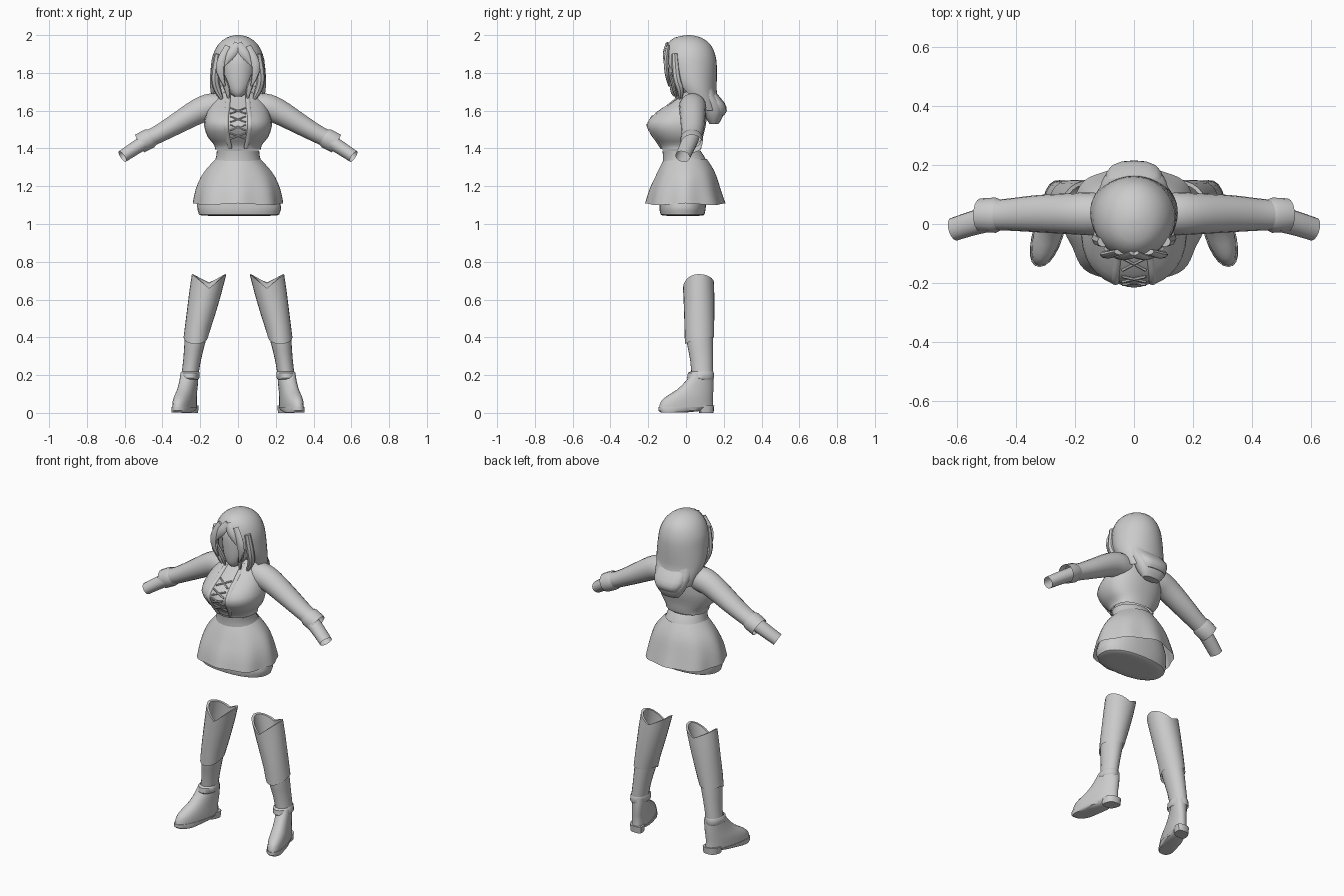
import bpy, bmesh, math
from mathutils import Vector

grey = bpy.data.materials.new("plain_grey")
grey.diffuse_color = (0.6, 0.6, 0.6, 1)


def finish(name, bm):
    bmesh.ops.remove_doubles(bm, verts=bm.verts, dist=0.0002)
    bmesh.ops.recalc_face_normals(bm, faces=bm.faces)
    me = bpy.data.meshes.new(name)
    bm.to_mesh(me)
    bm.free()
    ob = bpy.data.objects.new(name, me)
    bpy.context.collection.objects.link(ob)
    me.materials.append(grey)
    bpy.ops.object.select_all(action='DESELECT')
    ob.select_set(True)
    bpy.context.view_layer.objects.active = ob
    bpy.ops.object.shade_smooth_by_angle(angle=math.radians(40))
    return ob


def smooth_rows(rows, k):
    """Catmull-Rom resampling of rows of numbers."""
    out = []
    for i in range(len(rows) - 1):
        a, b, c, d = (rows[max(0, min(len(rows) - 1, i + j))] for j in (-1, 0, 1, 2))
        for s in range(k):
            t = s / k
            out.append([0.5 * (2 * q + (r - p) * t + (2 * p - 5 * q + 4 * r - u) * t * t
                        + (3 * q - p - 3 * r + u) * t ** 3) for p, q, r, u in zip(a, b, c, d)])
    return out + [list(rows[-1])]


def skin(name, rings, closed, caps):
    bm = bmesh.new()
    vs = [[bm.verts.new(p) for p in r] for r in rings]
    n = len(vs[0])
    for a, b in zip(vs, vs[1:]):
        for i in range(n if closed else n - 1):
            j = (i + 1) % n
            bm.faces.new((a[i], a[j], b[j], b[i]))
    if caps[0]:
        bm.faces.new(vs[0])
    if caps[1]:
        bm.faces.new(vs[-1])
    return finish(name, bm)


def loft(name, rows, n=24, w=0.5, p=1.0, caps=(False, False), k=2, warp=None, sx=1):
    """Stacked ovals: rows of (z, centre x, half width, front y, back y[, front gap degrees])."""
    arc = len(rows[0]) == 6
    rings = []
    for row in smooth_rows(rows, k):
        z, cx, rx, yf, yb = row[:5]
        g = math.radians(max(row[5], 0)) if arc else 0
        yc, ring = yf + (yb - yf) * w, []
        for i in range(n):
            t = -math.pi / 2 + g + (2 * math.pi - 2 * g) * i / (n - 1 if arc else n)
            c, s = math.cos(t), math.sin(t)
            c2 = math.copysign(abs(c) ** p, c)
            s2 = math.copysign(abs(s) ** p, s)
            v = Vector((cx + rx * c2, yc + s2 * (yb - yc if s > 0 else yc - yf), z))
            if warp:
                v = warp(v, t)
            ring.append((v.x * sx, v.y, v.z))
        rings.append(ring)
    return skin(name, rings, not arc, caps)


def tube(name, rows, ref, n=14, caps=(True, True), k=3, sx=1):
    """Tube along rows of (x, y, z, half size along ref, other half size)."""
    rows = smooth_rows(rows, k)
    rings = []
    for i, r in enumerate(rows):
        d = (Vector(rows[min(i + 1, len(rows) - 1)][:3]) - Vector(rows[max(i - 1, 0)][:3])).normalized()
        a = (Vector(ref) - d * d.dot(Vector(ref))).normalized()
        b = d.cross(a)
        ring = []
        for j in range(n):
            t = 2 * math.pi * j / n
            v = Vector(r[:3]) + a * r[3] * math.cos(t) + b * r[4] * math.sin(t)
            ring.append((v.x * sx, v.y, v.z))
        rings.append(ring)
    return skin(name, rings, True, caps)


# Torso: fitted shirt under an open-fronted jacket with a flared hem
torso = [(1.395, 0, .122, -.135, .08), (1.42, 0, .127, -.145, .085), (1.46, 0, .16, -.18, .09),
         (1.52, 0, .18, -.215, .105), (1.57, 0, .172, -.185, .11), (1.62, 0, .155, -.115, .11),
         (1.67, 0, .12, -.045, .10), (1.70, 0, .07, -.01, .085)]
loft("shirt", [(z, x, r * .96, f + .012, b - .006) for z, x, r, f, b in torso], w=.6, p=.9)
loft("jacket", [row + (21,) for row in torso], n=30, w=.6, p=.9)
loft("neck", [(1.60, 0, .05, -.03, .08), (1.70, 0, .045, -.025, .07), (1.76, 0, .045, -.03, .06)], n=16)


def front(z):
    for a, b in zip(torso, torso[1:]):
        if a[0] <= z <= b[0]:
            return a[3] + (b[3] - a[3]) * (z - a[0]) / (b[0] - a[0])


# Crossed laces and the jacket's edge trim
for i in range(4):
    z0, z1 = 1.45 + i * .045, 1.48 + i * .045
    for s in (-1, 1):
        tube("lace", [(-.04, front(z0) + .006, z0, .005, .005), (.04, front(z1) + .006, z1, .005, .005)],
             (0, 1, 0), n=6, k=1, sx=s)
for s in (-1, 1):
    tube("jacket_trim", [(x, front(z) + dy, z, .012, .006) for x, z, dy in
                         ((.042, 1.40, .008), (.055, 1.46, .012), (.063, 1.52, .014),
                          (.062, 1.57, .014), (.055, 1.62, .01), (.05, 1.69, .006))], (1, 0, 0), n=8, sx=s)

# Waistband and pleated skirt
loft("waistband", [(1.33, 0, .124, -.122, .11), (1.36, 0, .115, -.122, .095), (1.39, 0, .112, -.125, .075)], n=32)


def pleat(v, t):
    f = max(0, (1.34 - v.z) / .24)
    q = .03 * f * math.cos(8 * t)
    return Vector((v.x * (1 + q), v.y * (1 + q), v.z + .005 * f * math.cos(4 * t)))


loft("skirt", [(1.345, 0, .118, -.115, .11), (1.30, 0, .158, -.138, .138), (1.25, 0, .193, -.16, .16),
               (1.18, 0, .22, -.19, .18), (1.105, 0, .233, -.21, .203)], n=64, warp=pleat)

# Shorts under the skirt, closed below
loft("shorts", [(1.33, 0, .10, -.09, .09), (1.24, 0, .16, -.115, .11), (1.15, 0, .21, -.135, .11),
                (1.09, .006, .222, -.14, .105), (1.06, .006, .215, -.137, .10),
                (1.045, .006, .20, -.125, .09), (1.043, .006, .10, -.06, .04)],
     n=32, p=.85, caps=(False, True))

for s in (-1, 1):
    # Sleeve, flared cuff and forearm
    tube("sleeve", [(.07, .035, 1.62, .06, .065), (.14, .035, 1.62, .072, .072), (.21, .035, 1.597, .07, .068),
                    (.33, .035, 1.528, .063, .056), (.42, .032, 1.477, .055, .048), (.49, .03, 1.443, .05, .046)],
         (0, 1, 0), n=18, caps=(True, False), sx=s)
    tube("cuff", [(.455, .03, 1.462, .053, .048), (.47, .03, 1.452, .06, .055), (.522, .03, 1.425, .057, .054)],
         (0, 1, 0), n=14, caps=(False, False), k=1, sx=s)
    tube("forearm", [(.46, .025, 1.455, .045, .04), (.54, .005, 1.405, .042, .037), (.612, -.018, 1.357, .04, .034)],
         (0, 1, 0), n=14, caps=(False, False), sx=s)

    # Boot shaft with notched rim, lining, lower shaft and ankle strap
    def rim(v, t):
        f = max(0, (v.z - .55) / .185)
        dip = (.075 if math.sin(t) < 0 else .045) * (1 - abs(math.cos(t)))
        return Vector((v.x, v.y, v.z - dip * f - (.035 * max(0, -math.sin(t)) if v.z < .41 else 0)))

    shaft = [(.735, .153, .091, -.016, .148), (.64, .172, .086, -.013, .15),
             (.52, .197, .076, -.01, .15), (.40, .224, .064, -.006, .148)]
    loft("boot_shaft", shaft, n=24, warp=rim, sx=s)
    loft("boot_lining", [(z, x, r - .012 * j, f + .012 * j, b - .012 * j)
                         for j, (z, x, r, f, b) in enumerate(shaft[:1] + shaft[:3])][:1]
         + [(z - .004, x, r - .013, f + .013, b - .013) for z, x, r, f, b in shaft[:3]],
         n=24, k=1, warp=rim, sx=s)
    loft("boot_lower", [(.46, .212, .063, .0, .142), (.38, .227, .056, .003, .143),
                        (.28, .243, .047, .022, .143), (.19, .256, .045, .03, .143)], n=20, sx=s)
    loft("ankle_strap", [(.178, .256, .047, .012, .144), (.185, .256, .052, .006, .148),
                         (.212, .254, .051, .01, .147), (.219, .253, .047, .025, .144)], n=18, k=1, sx=s)

    # Foot, sole and heel, toes turned outward
    def splay(v, t):
        return Vector((v.x - .26 * (v.y - .09), v.y, v.z))

    loft("foot", [(.21, .256, .044, .03, .143), (.17, .256, .045, .0, .145), (.125, .258, .046, -.045, .145),
                  (.09, .26, .049, -.10, .143), (.06, .26, .051, -.133, .143), (.025, .26, .051, -.143, .145)],
         n=22, p=.9, caps=(False, True), warp=splay, sx=s)
    loft("sole", [(.03, .26, .054, -.146, .145), (.012, .26, .054, -.146, .10), (.002, .26, .047, -.133, .0)],
         n=22, p=.9, k=1, caps=(True, True), warp=splay, sx=s)
    loft("heel", [(.04, .26, .045, .06, .15), (0, .26, .041, .07, .146)], n=14, p=.7, k=1,
         caps=(True, True), warp=splay, sx=s)

# Face
loft("face", [(1.675, 0, .02, -.065, -.01), (1.695, 0, .045, -.08, .03), (1.74, 0, .072, -.088, .06),
              (1.81, 0, .088, -.09, .08), (1.88, 0, .09, -.085, .09), (1.94, 0, .06, -.05, .07)],
     n=20, caps=(True, True))

# Hair: crown open around the face, and the layered back section
loft("hair_crown", [(2.0, 0, .012, .005, .025, 0), (1.987, 0, .06, -.06, .08, 0), (1.95, 0, .105, -.10, .13, 0),
                    (1.895, 0, .133, -.117, .155, 8), (1.84, 0, .143, -.115, .163, 36),
                    (1.76, 0, .149, -.09, .163, 48), (1.70, 0, .145, -.05, .163, 60),
                    (1.64, 0, .128, -.01, .178, 80), (1.60, 0, .11, .03, .185, 95)], n=33, caps=(True, False))
loft("hair_back", [(1.73, 0, .11, .06, .15), (1.68, 0, .118, .06, .165), (1.62, 0, .105, .085, .198),
                   (1.57, 0, .085, .10, .195), (1.53, 0, .055, .125, .172)],
     n=20, p=.85, caps=(True, True))
loft("hair_under_layer", [(1.70, 0, .09, .08, .155), (1.64, 0, .10, .085, .205), (1.60, 0, .085, .10, .216),
                          (1.575, 0, .07, .13, .20)], n=16, p=.75, caps=(True, True))

# Front locks
locks = {
    "bang": [(.0, -.10, 1.955, .02, .008), (.035, -.113, 1.90, .025, .01), (.07, -.11, 1.84, .004, .003)],
    "inner_lock": [(.05, -.095, 1.94, .02, .01), (.088, -.105, 1.86, .024, .013),
                   (.09, -.10, 1.79, .02, .011), (.07, -.09, 1.73, .004, .004)],
    "side_lock": [(.105, -.06, 1.90, .02, .018), (.122, -.05, 1.78, .022, .022),
                  (.108, -.03, 1.71, .02, .02), (.08, -.03, 1.65, .005, .005)],
    "inner_strand": [(.09, -.085, 1.80, .014, .01), (.06, -.065, 1.72, .016, .01), (.05, -.05, 1.66, .004, .004)],
}
for name, path in locks.items():
    for s in (-1, 1):
        tube(name, path, (1, 0, 0), n=8, sx=s)
